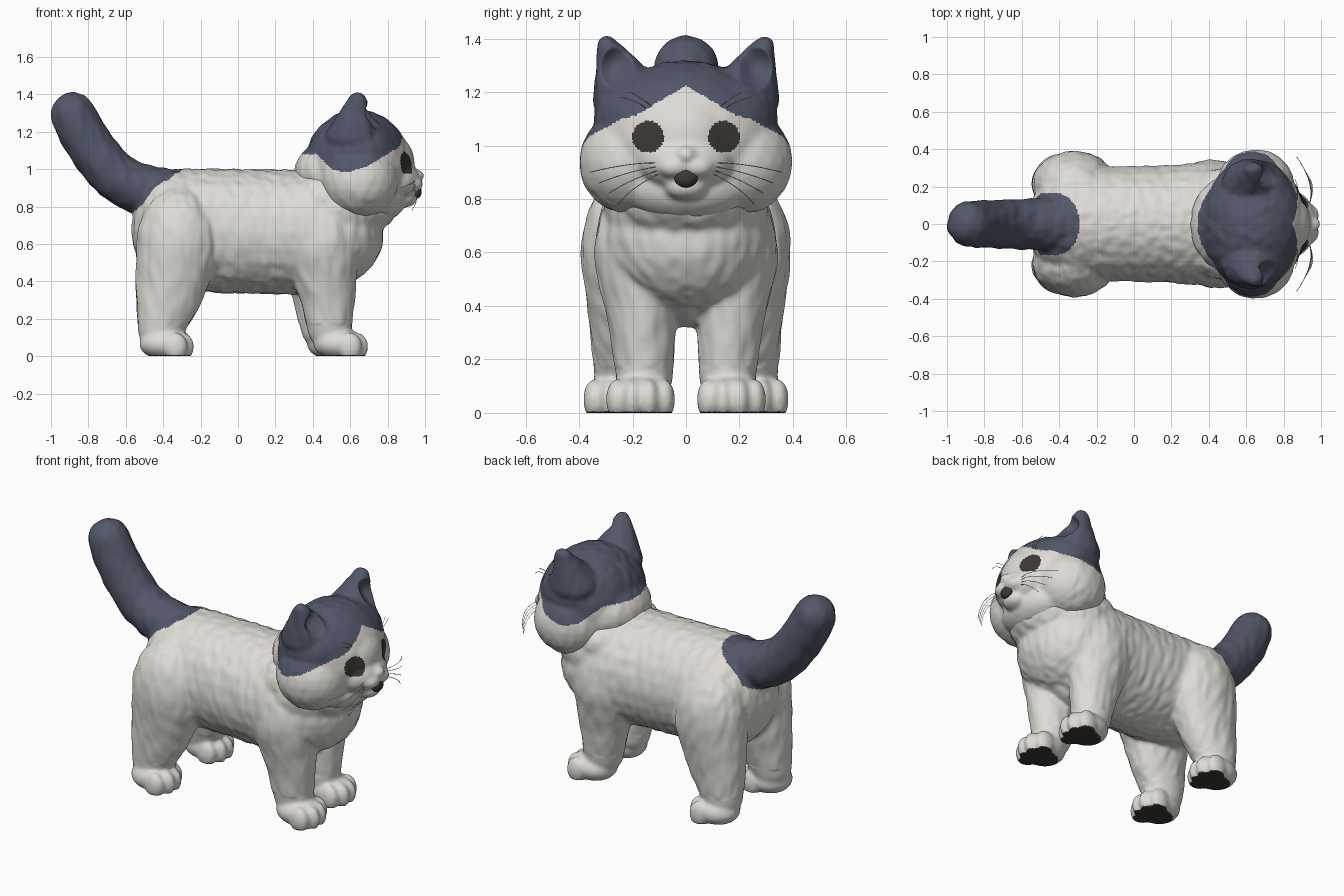
import bpy, bmesh, math
from mathutils import Vector, Matrix, noise

if "Cube" in bpy.data.objects:
    bpy.data.objects.remove(bpy.data.objects["Cube"])


def material(name, rgb):
    m = bpy.data.materials.new(name)
    m.diffuse_color = (*rgb, 1)
    m.use_nodes = True
    m.node_tree.nodes["Principled BSDF"].inputs["Base Color"].default_value = m.diffuse_color
    return m


WHITE = material("white fur", (0.73, 0.71, 0.665))
GREY = material("slate grey fur", (0.085, 0.095, 0.14))
DARK = material("dark brown", (0.045, 0.04, 0.034))


def blob(bm, p):
    """Ellipsoid from (x, y, z, rx, ry, rz)."""
    mat = Matrix.Translation(p[:3]) @ Matrix.Diagonal((*p[3:], 1))
    bmesh.ops.create_icosphere(bm, subdivisions=3, radius=1, matrix=mat)


def chain(bm, pts, steps=7):
    """Limb made from ellipsoids blended between key positions."""
    for a, b in zip(pts, pts[1:]):
        for i in range(steps + 1):
            t = i / steps
            blob(bm, [u + (v - u) * t for u, v in zip(a, b)])


def mirror(p, s):
    return (p[0], p[1] * s, *p[2:])


def sculpt(name, bm, voxel, smooth, shape=None, paint=None):
    """Fuse the overlapping forms into one skin, refine it and colour faces."""
    raw = bpy.data.meshes.new(name + " raw")
    bm.to_mesh(raw)
    bm.free()
    ob = bpy.data.objects.new(name, raw)
    bpy.context.collection.objects.link(ob)
    r = ob.modifiers.new("fuse", 'REMESH')
    r.mode = 'VOXEL'
    r.voxel_size = voxel
    s = ob.modifiers.new("soften", 'SMOOTH')
    s.factor = 0.5
    s.iterations = smooth
    dg = bpy.context.evaluated_depsgraph_get()
    dg.update()
    me = bpy.data.meshes.new_from_object(ob.evaluated_get(dg))
    ob.modifiers.clear()
    ob.data = me
    bpy.data.meshes.remove(raw)
    me.materials.clear()
    for m in (WHITE, GREY, DARK):
        me.materials.append(m)
    if shape:
        moved = [shape(v.co.copy(), v.normal.copy()) for v in me.vertices]
        for v, co in zip(me.vertices, moved):
            v.co = co
    for f in me.polygons:
        f.use_smooth = True
        f.material_index = paint(f.center) if paint else 0
    me.update()
    return ob


def fur(co, n, amount=0.006):
    return co + n * noise.noise(Vector((co.x * 22, co.y * 22, co.z * 9 + co.x * 8))) * amount


# Body: torso, neck, throat, tail, legs and toes
bm = bmesh.new()
chain(bm, [(-.32, 0, .68, .25, .31, .325), (-.1, 0, .67, .2, .31, .335),
           (.15, 0, .665, .2, .315, .335), (.4, 0, .66, .25, .335, .335),
           (.5, 0, .65, .28, .31, .275)])
for p in ((.53, 0, .78, .27, .31, .22), (.46, 0, .84, .22, .3, .17),
          (.64, 0, .8, .21, .26, .16), (.45, 0, .47, .15, .17, .15)):
    blob(bm, p)
for s in (-1, 1):
    dx = -.035 if s > 0 else 0
    hind = [(-.32, .208, .6, .225, .185, .3), (-.365, .225, .36, .185, .138, .2),
            (-.415, .237, .15, .123, .108, .12)]
    fore = [(.45 + dx, .185, .6, .2, .16, .25), (.475 + dx, .165, .35, .155, .127, .15),
            (.49 + dx, .155, .14, .118, .108, .1)]
    for limb in (hind, fore):
        chain(bm, [mirror(p, s) for p in limb])
    for x, y in ((.54 + dx, .17), (-.392, .255)):
        blob(bm, (x, y * s, .065, .138, .122, .085))
        for off in (-.09, -.032, .032, .09):
            blob(bm, (x + .115 - abs(off) * .6, y * s + off, .05, .063, .04, .078))
chain(bm, [(-.42, 0, .88, .13, .14, .13), (-.55, 0, .9, .135, .14, .135),
           (-.66, 0, .965, .13, .135, .13), (-.76, 0, 1.08, .129, .13, .129),
           (-.84, 0, 1.2, .125, .127, .125), (-.882, 0, 1.293, .12, .122, .12)], 10)


def body_shape(co, n):
    co = fur(co, n) if co.z > .17 else co
    co.z = max(co.z, 0)
    return co


def body_paint(c):
    if c.z < .005:
        return 2
    if c.x > -.42:
        patch = ((c.x + .42) / .13) ** 2 + (c.y / .165) ** 2 < 1
    else:
        patch = abs(c.y) < .165
    return 1 if patch and c.z > .76 + (c.x + .57) * .85 else 0


sculpt("body", bm, .009, 24, body_shape, body_paint)

# Head: skull, neck, muzzle, bridge, nose, chin, throat, cheeks and ears
bm = bmesh.new()
for p in ((.64, 0, 1.02, .285, .35, .3), (.51, 0, .98, .21, .26, .18),
          (.84, 0, .94, .135, .18, .115), (.79, 0, 1.03, .155, .19, .17),
          (.945, 0, .965, .052, .045, .035), (.89, 0, .845, .07, .08, .05),
          (.73, 0, .84, .17, .24, .13)):
    blob(bm, p)
for s in (-1, 1):
    for p in ((.65, .2, .94, .21, .2, .2), (.645, .13, 1.1, .21, .215, .18),
              (.93, .045, .92, .06, .065, .045)):
        blob(bm, mirror(p, s))
    chain(bm, [mirror(p, s) for p in ((.62, .2, 1.17, .155, .15, .1),
                                      (.64, .293, 1.375, .045, .038, .036))], 20)


def head_shape(co, n):
    # hollow of the ear
    d = math.hypot(abs(co.y) - .26, (co.z - 1.29) * .8)
    if co.x > .63 and d < .062 and co.z > 1.2:
        co.x -= .06 * (1 - (d / .062) ** 2)
    return fur(co, n, .005 if co.x < .75 else 0)


EDGE = [(.0, 1.08), (.42, 1.08), (.5, 1.0), (.58, .98), (.7, 1.02), (.83, 1.1), (1.1, 1.2)]


def head_paint(c):
    y = abs(c.y)
    if c.x > .75 and math.hypot(y - .142, c.z - 1.032) < .059:
        return 2
    limit = 1.08
    for (x0, z0), (x1, z1) in zip(EDGE, EDGE[1:]):
        if x0 <= c.x < x1:
            limit = z0 + (z1 - z0) * (c.x - x0) / (x1 - x0)
    if c.x > .74:
        limit = max(limit, 1.225 - .6 * y)
    return 1 if c.z > limit else 0


sculpt("head", bm, .009, 14, head_shape, head_paint)

# Mouth
bm = bmesh.new()
blob(bm, (.955, 0, .88, .028, .045, .038))
sculpt("mouth", bm, .006, 1, None, lambda c: 2)


# Whiskers and brow hairs
def hair(name, pts):
    cu = bpy.data.curves.new(name, 'CURVE')
    cu.dimensions = '3D'
    cu.bevel_depth = .0016
    cu.bevel_resolution = 0
    sp = cu.splines.new('POLY')
    sp.points.add(8)
    a, b, c = (Vector(p) for p in pts)
    for i, p in enumerate(sp.points):
        t = i / 8
        p.co = (*(a * (1 - t) ** 2 + b * 2 * t * (1 - t) + c * t * t), 1)
    cu.materials.append(WHITE)
    bpy.context.collection.objects.link(bpy.data.objects.new(name, cu))


for s in (-1, 1):
    for k in range(4):
        hair("whisker", [(.93, s * .09, .935 - .012 * k),
                         (.98, s * .2, .94 - .03 * k),
                         (.87 + .02 * k, s * (.36 - .035 * k), .9 - .04 * k)])
    for k in range(2):
        hair("brow_hair", [(.86, s * (.11 + .03 * k), 1.13),
                           (.89, s * (.15 + .03 * k), 1.17),
                           (.86, s * (.21 + .03 * k), 1.2 - .02 * k)])
